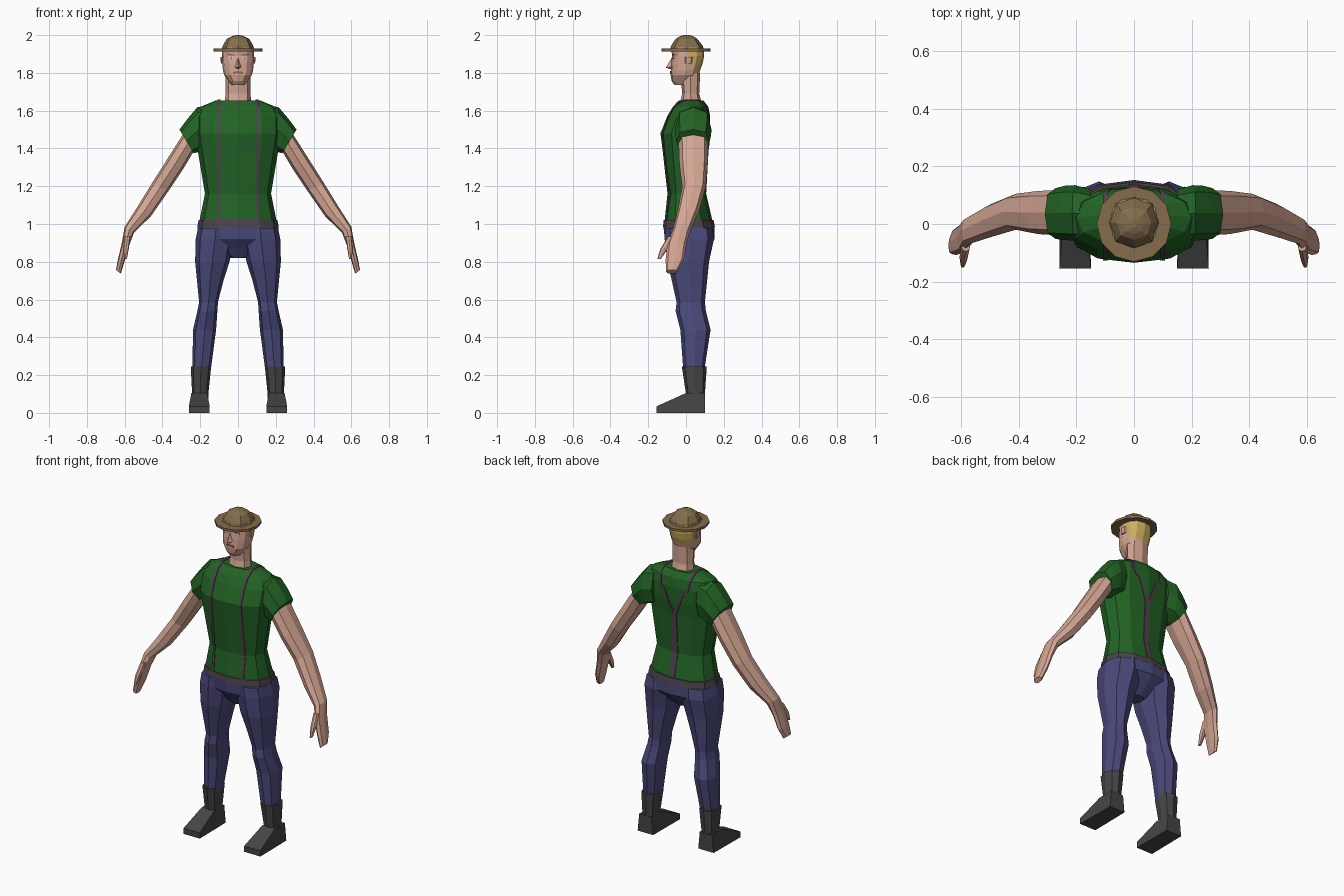
import bpy, bmesh
from math import cos, sin, pi, copysign
from mathutils import Vector
from mathutils.bvhtree import BVHTree

if "Cube" in bpy.data.objects:
    bpy.data.objects.remove(bpy.data.objects["Cube"])


def material(name, r, g, b):
    m = bpy.data.materials.new(name)
    m.use_nodes = True
    m.diffuse_color = (r, g, b, 1)
    node = next(n for n in m.node_tree.nodes if n.type == "BSDF_PRINCIPLED")
    node.inputs["Base Color"].default_value = (r, g, b, 1)
    node.inputs["Roughness"].default_value = 0.9
    return m


SKIN = material("skin", 0.66, 0.38, 0.29)
SHIRT = material("shirt green", 0.016, 0.125, 0.018)
DENIM = material("trouser blue", 0.07, 0.068, 0.2)
BOOT = material("boot charcoal", 0.06, 0.06, 0.06)
STRAP = material("strap grey", 0.075, 0.055, 0.072)
HAT = material("hat brown", 0.23, 0.15, 0.07)
HAIR = material("hair blond", 0.62, 0.43, 0.11)
EYE = material("eye white", 0.6, 0.55, 0.62)
LIP = material("lip", 0.32, 0.13, 0.11)


def build(name, verts, faces, *mats):
    mesh = bpy.data.meshes.new(name)
    mesh.from_pydata(verts, [], faces)
    bm = bmesh.new()
    bm.from_mesh(mesh)
    bmesh.ops.recalc_face_normals(bm, faces=bm.faces)
    bm.to_mesh(mesh)
    bm.free()
    for m in mats:
        mesh.materials.append(m)
    obj = bpy.data.objects.new(name, mesh)
    bpy.context.collection.objects.link(obj)
    return obj


def loft(name, rings, mat, n=8, power=0.8, side=1):
    """Each ring: outer (x, z), inner (x, z), front y, back y."""
    verts, faces = [], []
    for x0, z0, x1, z1, y0, y1 in rings:
        for i in range(n):
            a = 2 * pi * i / n
            c, s = [copysign(abs(t) ** power, t) if abs(t) > 1e-6 else 0
                    for t in (cos(a), sin(a))]
            verts.append((side * ((x0 + x1) / 2 + c * (x0 - x1) / 2),
                          (y0 + y1) / 2 + s * (y1 - y0) / 2,
                          (z0 + z1) / 2 + c * (z0 - z1) / 2))
    for r in range(len(rings) - 1):
        for i in range(n):
            j = (i + 1) % n
            faces.append((r * n + i, r * n + j, (r + 1) * n + j, (r + 1) * n + i))
    faces += [tuple(range(n)), tuple(range(len(verts) - n, len(verts)))]
    return build(name, verts, faces, mat)


def stack(name, levels, mat, n=12, power=0.85):
    """Symmetric body part from levels of (z, half width, front y, back y)."""
    return loft(name, [(w, z, -w, z, f, b) for z, w, f, b in levels], mat, n, power)


def limb(name, levels, mat, side):
    """Upright part from levels of (z, outer x, inner x, front y, back y)."""
    return loft(name, [(o, z, i, z, f, b) for z, o, i, f, b in levels], mat, side=side)


def ribbon(name, base, path, width, mat, top=9.0, steps=5):
    """Thin strip projected along a path onto the surface of another part."""
    tree = BVHTree.FromPolygons([v.co for v in base.data.vertices],
                                [p.vertices for p in base.data.polygons])
    path = [Vector(p) for p in path]
    samples = [a.lerp(b, k / steps) for a, b in zip(path, path[1:]) for k in range(steps)]
    samples.append(path[-1])
    verts, faces = [], []
    for i, p in enumerate(samples):
        tangent = samples[min(i + 1, len(samples) - 1)] - samples[max(i - 1, 0)]
        aim = (Vector((p.x, 0.03, min(p.z, top))) - p).normalized()
        across = tangent.cross(aim).normalized() * width / 2
        hits = [tree.ray_cast(p + across * s, aim)[0] for s in (-1, 1)]
        if None in hits:
            continue
        verts += [hits[0] - aim * 0.004, hits[1] - aim * 0.004,
                  hits[1] + aim * 0.004, hits[0] + aim * 0.004]
    count = len(verts) // 4
    for r in range(count - 1):
        for i in range(4):
            j = (i + 1) % 4
            faces.append((r * 4 + i, r * 4 + j, r * 4 + 4 + j, r * 4 + 4 + i))
    faces += [(0, 1, 2, 3), tuple(range(count * 4 - 4, count * 4))]
    return build(name, verts, faces, mat)


# Shirt, belt and trouser seat
shirt = stack("shirt_body", [
    (1.0, .207, -.115, .142), (1.16, .175, -.098, .105), (1.4, .215, -.125, .118),
    (1.48, .228, -.135, .128), (1.57, .228, -.1, .128), (1.62, .2, -.07, .118),
    (1.655, .115, -.037, .092)], SHIRT)
stack("belt", [(.985, .215, -.122, .153), (1.02, .209, -.118, .146)], STRAP)
stack("trouser_seat", [
    (.82, .04, -.035, .06), (.87, .12, -.07, .11), (.92, .215, -.112, .152),
    (.99, .213, -.12, .152)], DENIM)

# Neck and head, with hair covering the back of the skull
stack("neck", [(1.62, .072, -.037, .088), (1.69, .066, -.02, .07),
               (1.8, .066, -.03, .075)], SKIN, 8)
head = stack("head", [
    (1.737, .035, -.062, .02), (1.757, .05, -.076, .05), (1.79, .074, -.082, .068),
    (1.815, .08, -.08, .075), (1.85, .083, -.079, .088), (1.89, .086, -.074, .096),
    (1.935, .083, -.078, .092)], SKIN)
head.data.materials.append(HAIR)
for face in head.data.polygons:
    if face.center.y > 0.03 and face.center.z > 1.81:
        face.material_index = 1

# Face details
build("nose", [(0, -.07, 1.89), (-.019, -.072, 1.832), (.019, -.072, 1.832),
               (0, -.107, 1.828), (0, -.07, 1.815)],
      [(0, 1, 3), (0, 3, 2), (1, 4, 3), (3, 4, 2), (0, 2, 4, 1)], SKIN)
ribbon("mouth", head, [(-.026, -.4, 1.8), (0, -.4, 1.804), (.026, -.4, 1.8)], .011, LIP)
for s, label in ((1, "left"), (-1, "right")):
    ribbon(label + "_eye", head, [(s * .02, -.4, 1.881), (s * .052, -.4, 1.881)], .012, EYE)
    ribbon(label + "_pupil", head, [(s * .032, -.41, 1.881), (s * .041, -.41, 1.881)],
           .013, BOOT)
    ribbon(label + "_brow", head, [(s * .016, -.4, 1.895), (s * .058, -.4, 1.897)], .006, LIP)
    stack_x = [(1.85, .09, .078, -.005, .03), (1.885, .094, .08, -.005, .035)]
    limb(label + "_ear", stack_x, SKIN, s)

# Hat
stack("hat_brim", [(1.914, .13, -.131, .131), (1.928, .13, -.131, .131)], HAT, 12, 1)
stack("hat_crown", [(1.925, .087, -.085, .095), (1.945, .08, -.078, .088),
                    (1.98, .06, -.055, .06), (1.993, .035, -.035, .04),
                    (2.0, .012, -.015, .02)], HAT, 8)

for s, label in ((1, "left"), (-1, "right")):
    # Sleeve, arm and hand
    loft(label + "_sleeve", [
        (.15, 1.63, .15, 1.4, -.055, .12), (.215, 1.618, .195, 1.385, -.058, .135),
        (.265, 1.56, .215, 1.38, -.056, .133), (.31, 1.5, .235, 1.375, -.052, .125)],
        SHIRT, side=s)
    loft(label + "_arm", [
        (.285, 1.485, .225, 1.4, -.04, .118), (.38, 1.335, .288, 1.295, -.035, .115),
        (.455, 1.217, .368, 1.175, -.02, .105), (.53, 1.095, .462, 1.04, -.045, .07),
        (.6, .985, .55, .955, -.07, .025)], SKIN, side=s)
    loft(label + "_hand", [
        (.6, .985, .55, .955, -.07, .025), (.615, .9, .575, .89, -.1, .003),
        (.636, .81, .6, .805, -.108, -.012), (.646, .757, .62, .737, -.105, -.045)],
        SKIN, side=s)
    limb(label + "_thumb", [
        (.935, .6, .57, -.095, -.06), (.87, .607, .578, -.135, -.095),
        (.815, .603, .588, -.152, -.133)], SKIN, s)

    # Trouser leg
    limb(label + "_trouser_leg", [
        (.98, .212, .02, -.112, .14), (.92, .224, .02, -.113, .148),
        (.8, .227, .045, -.098, .122), (.7, .217, .077, -.075, .112),
        (.587, .206, .106, -.05, .1), (.54, .215, .109, -.055, .105),
        (.44, .238, .116, -.03, .13), (.22, .242, .145, -.014, .096)], DENIM, s)

    # Boot shaft and wedge-shaped foot
    limb(label + "_boot_shaft", [
        (.06, .243, .158, .002, .098), (.1, .243, .157, 0, .1),
        (.245, .25, .142, -.022, .11)], BOOT, s)
    profile = [(.1, 0), (-.155, 0), (-.155, .035), (0, .105), (.1, .105)]
    verts = [(s * (.205 + e * (.055 if y < 0 else .052 if z == 0 else .042)), y, z)
             for e in (-1, 1) for y, z in profile]
    n = len(profile)
    faces = [(i, (i + 1) % n, (i + 1) % n + n, i + n) for i in range(n)]
    faces += [tuple(range(n)), tuple(range(n, 2 * n))]
    build(label + "_foot", verts, faces, BOOT)

    # Braces: up the front, over the shoulder, meeting on the back
    ribbon(label + "_brace", shirt, [
        (s * .1, -.5, 1.02), (s * .1, -.5, 1.3), (s * .1, -.5, 1.54), (s * .1, -.3, 1.85),
        (s * .1, .03, 1.95), (s * .1, .3, 1.85), (s * .085, .5, 1.6), (s * .01, .5, 1.4)],
        .017, STRAP, 1.54, 8)
ribbon("back_brace", shirt, [(0, .5, 1.43), (0, .5, 1.16), (0, .5, 1.02)], .036, STRAP)
